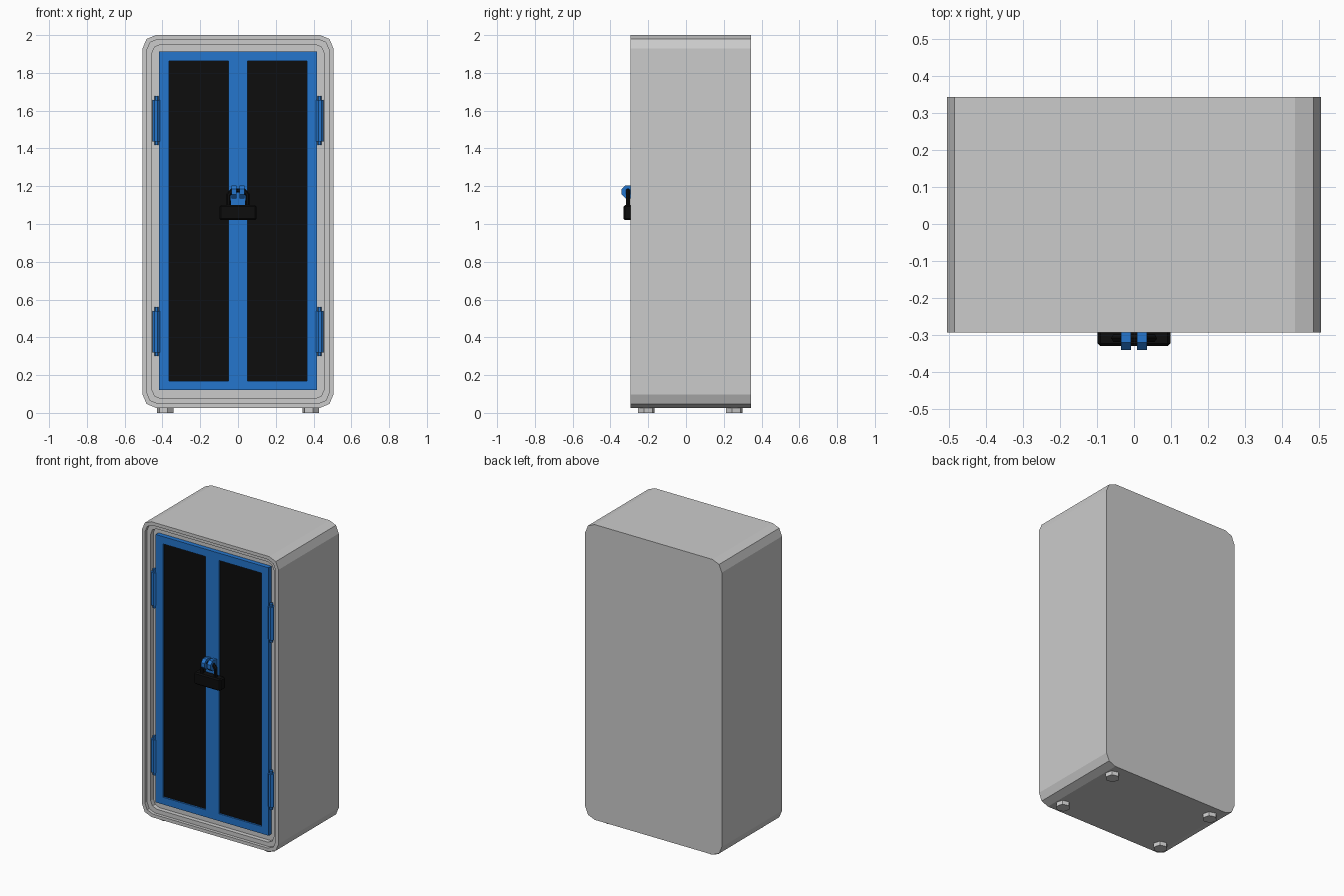
import bpy, bmesh, math
from mathutils import Matrix

if "Cube" in bpy.data.objects:
    bpy.data.objects.remove(bpy.data.objects["Cube"], do_unlink=True)


def material(name, rgb):
    m = bpy.data.materials.new(name)
    m.use_nodes = True
    m.diffuse_color = (*rgb, 1)
    m.node_tree.nodes["Principled BSDF"].inputs["Base Color"].default_value = (*rgb, 1)
    return m


GREY = material("light grey shell", (0.6, 0.6, 0.6))
BLUE = material("blue paint", (0.018, 0.18, 0.61))
BLACK = material("black", (0.004, 0.004, 0.004))


def add_object(name, bm, mat):
    bmesh.ops.recalc_face_normals(bm, faces=bm.faces[:])
    mesh = bpy.data.meshes.new(name)
    bm.to_mesh(mesh)
    bm.free()
    mesh.materials.append(mat)
    ob = bpy.data.objects.new(name, mesh)
    bpy.context.collection.objects.link(ob)
    return ob


def box(name, x, y, z, mat):
    """Box from (min, max) ranges on each axis."""
    bm = bmesh.new()
    bmesh.ops.create_cube(bm, size=1)
    for v in bm.verts:
        for i, (lo, hi) in enumerate((x, y, z)):
            v.co[i] = lo if v.co[i] < 0 else hi
    return add_object(name, bm, mat)


def prism(name, centre, radius, length, sides, axis, turn, mat):
    bm = bmesh.new()
    bmesh.ops.create_cone(bm, cap_ends=True, segments=sides, radius1=radius,
                          radius2=radius, depth=length)
    m = Matrix.Translation(centre)
    if axis == "X":
        m = m @ Matrix.Rotation(math.pi / 2, 4, "Y")
    m = m @ Matrix.Rotation(turn, 4, "Z")
    bmesh.ops.transform(bm, matrix=m, verts=bm.verts[:])
    return add_object(name, bm, mat)


def rounded_loop(bm, inset, y):
    """Rounded rectangle in the xz plane, two segments per corner."""
    hx, z0, z1, r = 0.505 - inset, 0.027 + inset, 2 - inset, 0.07 - inset * 0.5
    corners = ((hx - r, z1 - r), (r - hx, z1 - r), (r - hx, z0 + r), (hx - r, z0 + r))
    return [bm.verts.new((cx + r * math.cos(a), y, cz + r * math.sin(a)))
            for q, (cx, cz) in enumerate(corners)
            for a in [math.pi / 2 * (q + s / 2) for s in range(3)]]


# Shell with a stepped recess in the front
BACK, FRONT, LEDGE, FLOOR, DOOR = 0.343, -0.293, -0.272, -0.243, -0.273
bm = bmesh.new()
loops = [rounded_loop(bm, i, y) for i, y in (
    (0, BACK), (0, FRONT), (0.022, FRONT), (0.022, LEDGE), (0.05, LEDGE), (0.05, FLOOR))]
bm.faces.new(loops[0])
bm.faces.new(loops[-1])
for a, b in zip(loops, loops[1:]):
    for i in range(len(a)):
        j = (i + 1) % len(a)
        bm.faces.new((a[i], a[j], b[j], b[i]))
add_object("cabinet_shell", bm, GREY)

# Door frame
depth = (DOOR, FLOOR + 0.002)
box("door_top_rail", (-0.417, 0.417), depth, (1.863, 1.912), BLUE)
box("door_bottom_rail", (-0.417, 0.417), depth, (0.122, 0.17), BLUE)
box("door_centre_stile", (-0.05, 0.05), depth, (0.17, 1.863), BLUE)

for side, s in (("left", 1), ("right", -1)):
    # Side stiles and recessed panels
    box(side + "_door_stile", sorted((s * 0.365, s * 0.417)), depth, (0.17, 1.863), BLUE)
    box(side + "_door_panel", sorted((s * 0.05, s * 0.365)),
        (DOOR + 0.012, FLOOR + 0.002), (0.17, 1.863), BLACK)
    # Hinges
    for level, z in (("upper", 1.547), ("lower", 0.43)):
        hinge = f"{side}_{level}_hinge"
        prism(hinge + "_barrel", (s * 0.433, DOOR + 0.008, z), 0.021, 0.22, 8, "Z",
              math.pi / 8, BLUE)
        prism(hinge + "_pin", (s * 0.431, DOOR + 0.008, z), 0.012, 0.26, 8, "Z",
              math.pi / 8, BLUE)
    # Feet
    for end, y in (("front", -0.21), ("back", 0.256)):
        prism(f"{end}_{side}_foot", (s * 0.385, y, 0.015), 0.045, 0.03, 6, "Z",
              math.pi / 12, GREY)
    # Hasp lugs
    prism(side + "_hasp_lug", (s * 0.022, -0.306, 1.17), 0.037, 0.027, 8, "X",
          math.pi / 8, BLUE)
    box(side + "_hasp_arm", sorted((s * 0.0085, s * 0.0355)), (-0.306, DOOR + 0.002),
        (1.14, 1.2), BLUE)

# Padlock body with chamfered corners
lock = box("padlock_body", (-0.098, 0.098), (-0.33, DOOR - 0.002), (1.02, 1.1), BLACK)
chamfer = lock.modifiers.new("chamfer", "BEVEL")
chamfer.width = 0.008
chamfer.segments = 1

# Padlock shackle
curve = bpy.data.curves.new("padlock_shackle", "CURVE")
curve.dimensions = "3D"
curve.bevel_depth = 0.012
curve.bevel_resolution = 1
path = [(-0.05, 1.09), (-0.05, 1.155), (-0.032, 1.177)]
path += [(-x, z) for x, z in reversed(path)]
spline = curve.splines.new("POLY")
spline.points.add(len(path) - 1)
for p, (x, z) in zip(spline.points, path):
    p.co = (x, -0.308, z, 1)
spline.use_smooth = False
curve.materials.append(BLACK)
bpy.context.collection.objects.link(bpy.data.objects.new("padlock_shackle", curve))
